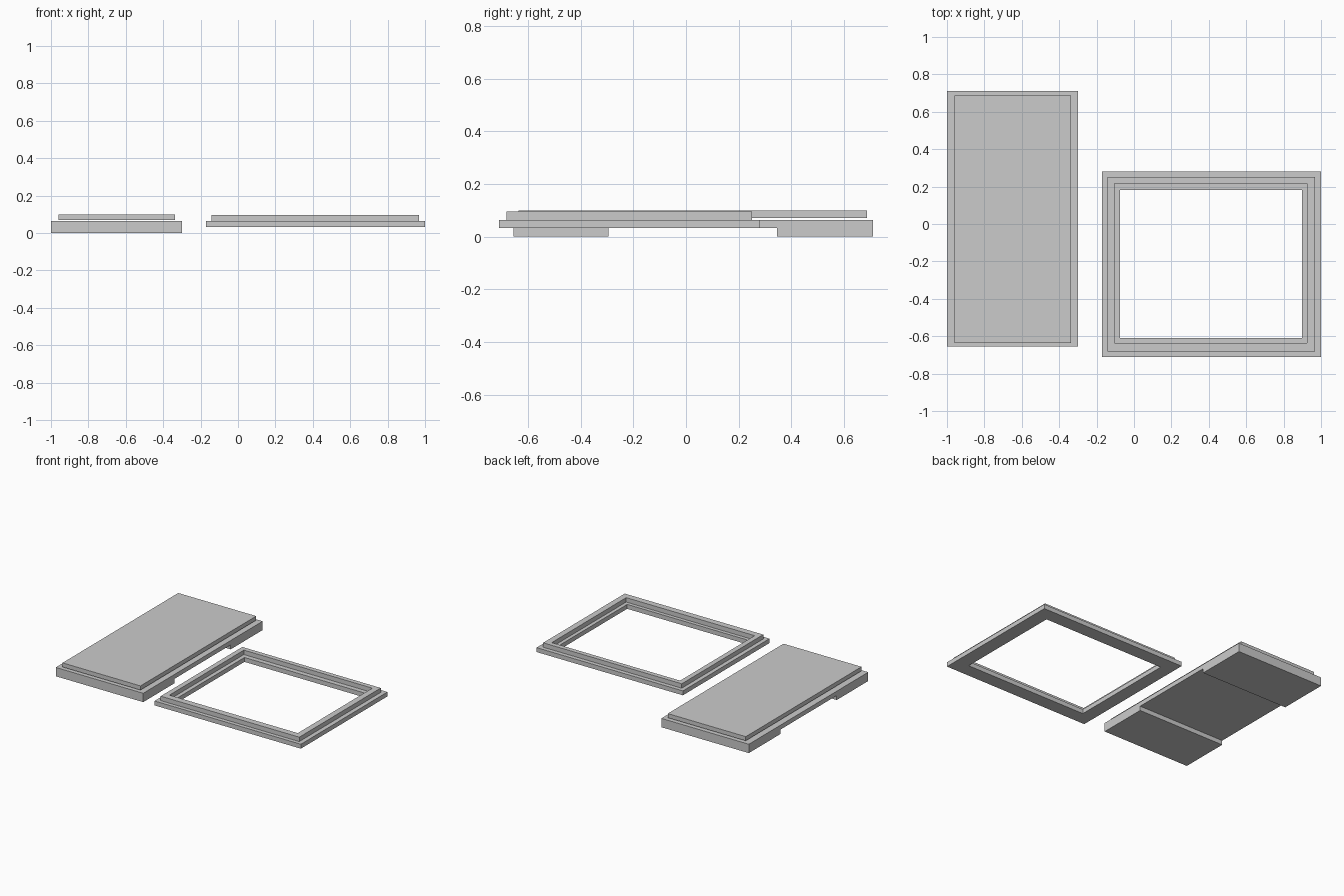
import bpy, bmesh

if "Cube" in bpy.data.objects:
    bpy.data.objects.remove(bpy.data.objects["Cube"])


def make_object(name, bm):
    bmesh.ops.recalc_face_normals(bm, faces=bm.faces)
    mesh = bpy.data.meshes.new(name)
    bm.to_mesh(mesh)
    bm.free()
    obj = bpy.data.objects.new(name, mesh)
    bpy.context.collection.objects.link(obj)
    return obj


def box(name, x0, x1, y0, y1, z0, z1):
    bm = bmesh.new()
    for v in bmesh.ops.create_cube(bm, size=1)["verts"]:
        v.co.x = x1 if v.co.x > 0 else x0
        v.co.y = y1 if v.co.y > 0 else y0
        v.co.z = z1 if v.co.z > 0 else z0
    return make_object(name, bm)


def side_profile(name, points, x0, x1):
    """Extrude a (y, z) outline along x."""
    bm = bmesh.new()
    face = bm.faces.new([bm.verts.new((x0, y, z)) for y, z in points])
    ext = bmesh.ops.extrude_face_region(bm, geom=[face])["geom"]
    verts = [g for g in ext if isinstance(g, bmesh.types.BMVert)]
    bmesh.ops.translate(bm, verts=verts, vec=(x1 - x0, 0, 0))
    return make_object(name, bm)


def stepped_frame(name, rings):
    """Skin a closed loop of rectangles (x0, x1, y0, y1, z)."""
    bm = bmesh.new()
    loops = [[bm.verts.new(p) for p in
              ((x0, y0, z), (x1, y0, z), (x1, y1, z), (x0, y1, z))]
             for x0, x1, y0, y1, z in rings]
    for a, b in zip(loops, loops[1:] + loops[:1]):
        for i in range(4):
            j = (i + 1) % 4
            bm.faces.new((a[i], a[j], b[j], b[i]))
    return make_object(name, bm)


# Slab body with a raised foot at each end
side_profile("slab_body", [(-0.655, 0), (-0.295, 0), (-0.295, 0.032),
                           (0.345, 0.032), (0.345, 0), (0.71, 0),
                           (0.71, 0.064), (-0.655, 0.064)], -1.0, -0.30)

# Inset plate, sitting a hair above the body
box("slab_top_plate", -0.96, -0.336, -0.635, 0.688, 0.07, 0.10)

# Rectangular frame, stepped inside and out
outer = (-0.171, 1.0, -0.71, 0.28)
lip_out = (-0.141, 0.968, -0.682, 0.25)
lip_in = (-0.104, 0.924, -0.636, 0.216)
opening = (-0.075, 0.898, -0.61, 0.181)
low, mid, top = 0.032, 0.064, 0.096
stepped_frame("stepped_frame", [
    (*outer, low), (*outer, mid), (*lip_out, mid), (*lip_out, top),
    (*lip_in, top), (*lip_in, mid), (*opening, mid), (*opening, low)])
